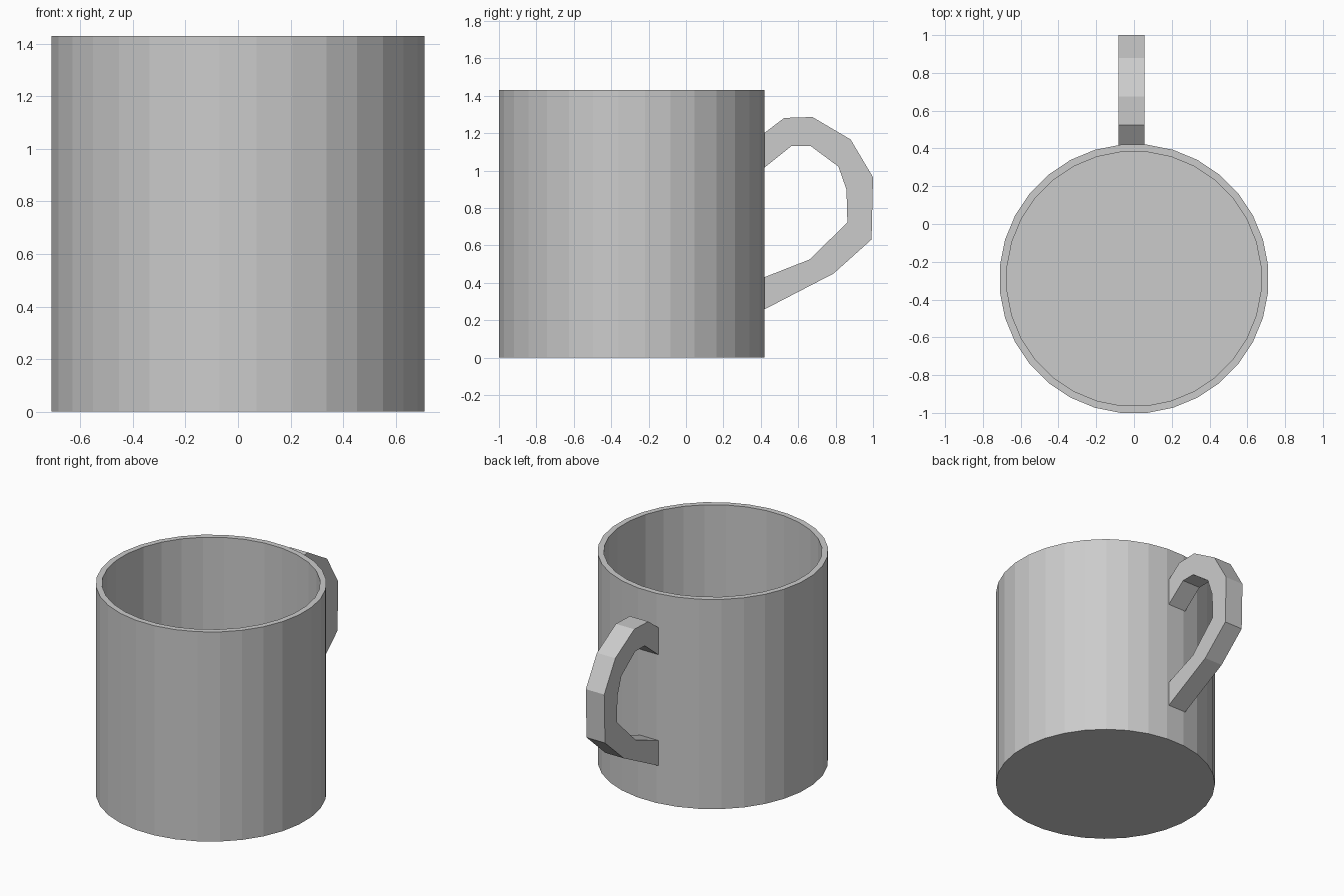
import bpy, bmesh, math

if "Cube" in bpy.data.objects:
    bpy.data.objects.remove(bpy.data.objects["Cube"])

SIDES = 32
CENTER_Y = -0.29
FLAT = math.cos(math.pi / SIDES)  # flat faces point along the axes


def finish(bm, name):
    bmesh.ops.recalc_face_normals(bm, faces=bm.faces)
    mesh = bpy.data.meshes.new(name)
    bm.to_mesh(mesh)
    bm.free()
    obj = bpy.data.objects.new(name, mesh)
    bpy.context.collection.objects.link(obj)
    return obj


def bridge(bm, a, b):
    n = len(a)
    for i in range(n):
        j = (i + 1) % n
        bm.faces.new((a[i], a[j], b[j], b[i]))


# Cup: outer wall, rim, inner wall and floor from (apothem, height) rings
bm = bmesh.new()
rings = []
for apothem, z in [(0.71, 0), (0.71, 1.43), (0.672, 1.43), (0.672, 0.04)]:
    r = apothem / FLAT
    angles = [(i + 0.5) * math.tau / SIDES for i in range(SIDES)]
    rings.append([bm.verts.new((r * math.cos(a), CENTER_Y + r * math.sin(a), z))
                  for a in angles])
for a, b in zip(rings, rings[1:]):
    bridge(bm, a, b)
bm.faces.new(rings[0])
bm.faces.new(rings[-1])
finish(bm, "cup")

# Handle: paired outer and inner outline points (y, z), ends set into the wall
outer = [(0.405, 1.19), (0.525, 1.281), (0.676, 1.286), (0.88, 1.166),
         (1.0, 0.964), (0.992, 0.631), (0.789, 0.449), (0.405, 0.25)]
inner = [(0.405, 1.004), (0.564, 1.131), (0.666, 1.131), (0.815, 1.021),
         (0.858, 0.898), (0.863, 0.722), (0.66, 0.524), (0.405, 0.424)]
bm = bmesh.new()
sections = []
for o, i in zip(outer, inner):
    corners = [(-0.083, *o), (0.056, *o), (0.056, *i), (-0.083, *i)]
    sections.append([bm.verts.new(c) for c in corners])
for a, b in zip(sections, sections[1:]):
    bridge(bm, a, b)
bm.faces.new(sections[0])
bm.faces.new(sections[-1])
finish(bm, "handle")
